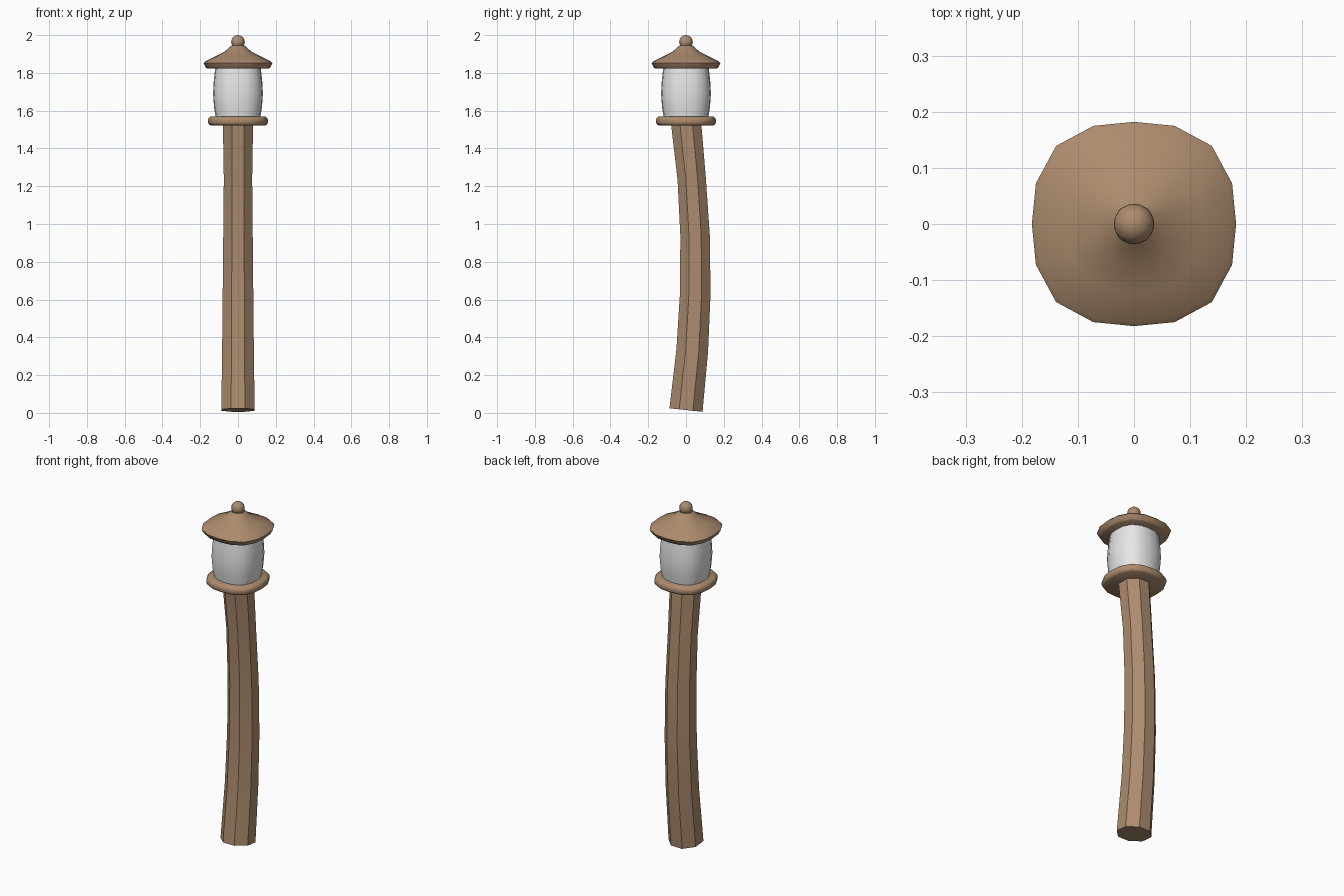
import bpy, bmesh, math
from mathutils import Vector, Matrix

cube = bpy.data.objects.get("Cube")
if cube:
    bpy.data.objects.remove(cube, do_unlink=True)


def material(name, rgb):
    mat = bpy.data.materials.new(name)
    mat.use_nodes = True
    mat.diffuse_color = (*rgb, 1)
    bsdf = next(n for n in mat.node_tree.nodes if n.type == 'BSDF_PRINCIPLED')
    bsdf.inputs["Base Color"].default_value = (*rgb, 1)
    return mat


wood = material("warm_wood", (0.41, 0.26, 0.155))
glass = material("pale_glass", (0.8, 0.8, 0.8))


def loft(name, rings, mat, angle=35):
    """Skin a list of equal-length point rings and cap both ends."""
    bm = bmesh.new()
    loops = [[bm.verts.new(p) for p in ring] for ring in rings]
    n = len(loops[0])
    for a, b in zip(loops, loops[1:]):
        for i in range(n):
            j = (i + 1) % n
            bm.faces.new((a[i], a[j], b[j], b[i]))
    bm.faces.new(loops[0][::-1])
    bm.faces.new(loops[-1])
    bmesh.ops.recalc_face_normals(bm, faces=bm.faces)
    mesh = bpy.data.meshes.new(name)
    bm.to_mesh(mesh)
    bm.free()
    mesh.materials.append(mat)
    obj = bpy.data.objects.new(name, mesh)
    bpy.context.collection.objects.link(obj)
    finish(obj, angle)
    return obj


def finish(obj, angle):
    bpy.ops.object.select_all(action='DESELECT')
    obj.select_set(True)
    bpy.context.view_layer.objects.active = obj
    bpy.ops.object.shade_smooth_by_angle(angle=math.radians(angle))


def soft_square(r, z, sides=16):
    """Sixteen-sided ring bulging a little towards its four corners."""
    ring = []
    for i in range(sides):
        a = math.tau * i / sides
        k = r * (1 + 0.08 * math.sin(2 * a) ** 2)
        ring.append((k * math.cos(a), k * math.sin(a), z))
    return ring


def turned(name, profile, mat, angle=35):
    return loft(name, [soft_square(r, z) for r, z in profile], mat, angle)


# Bowed octagonal pole: (y, z, half width across flats)
path = [(0, 0.015, 0.088), (0.033, 0.33, 0.084), (0.049, 0.63, 0.081),
        (0.048, 0.94, 0.078), (0.030, 1.24, 0.075), (0, 1.54, 0.08)]
rings = []
for i, (y, z, half) in enumerate(path):
    before, after = path[max(i - 1, 0)], path[min(i + 1, len(path) - 1)]
    tilt = math.atan2(after[0] - before[0], after[1] - before[1])
    turn = Matrix.Rotation(-tilt, 3, 'X')
    r = half / math.cos(math.pi / 8)
    rings.append([Vector((0, y, z)) + turn @ Vector((r * math.cos(a), r * math.sin(a), 0))
                  for a in (math.tau * (k + 0.5) / 8 for k in range(8))])
loft("pole", rings, wood, 30)

# Rounded collar under the lantern
turned("lantern_base", [(0.145, 1.522), (0.154, 1.528), (0.158, 1.537), (0.158, 1.553),
                        (0.154, 1.562), (0.145, 1.568)], wood, 50)

# Barrel shaped glass
turned("lantern_glass", [(0.117, 1.56), (0.127, 1.62), (0.132, 1.69),
                         (0.128, 1.76), (0.120, 1.83)], glass)

# Flared roof with a bevelled lip
turned("roof", [(0.162, 1.822), (0.170, 1.828), (0.182, 1.852), (0.174, 1.860),
                (0.120, 1.887), (0.070, 1.913), (0.034, 1.945)], wood, 40)

# Round finial
bpy.ops.mesh.primitive_uv_sphere_add(segments=20, ring_count=12, radius=0.036,
                                     location=(0, 0, 1.964))
finial = bpy.context.object
finial.name = "finial"
finial.data.materials.append(wood)
finish(finial, 40)
